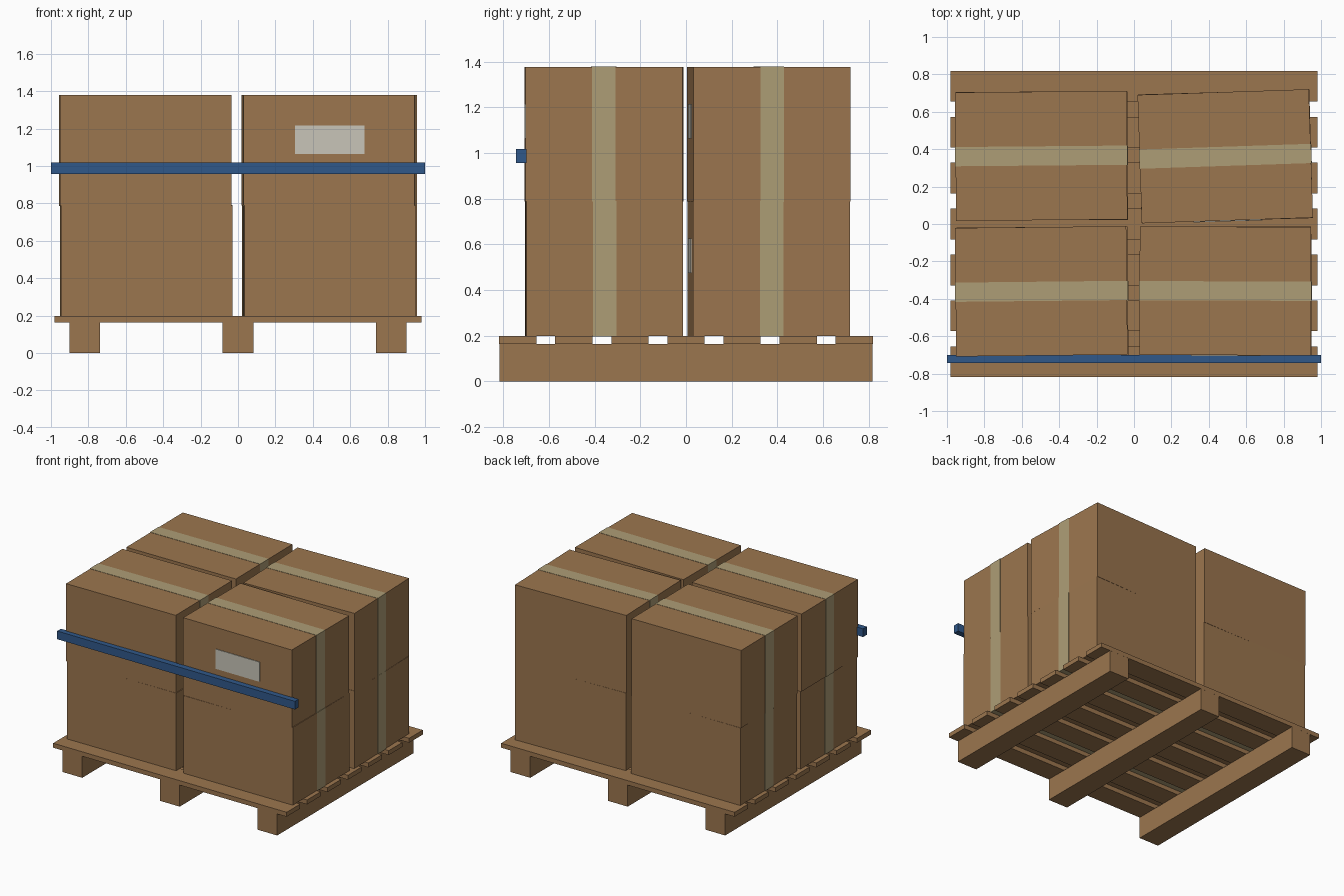
import bpy
from math import radians
from mathutils import Matrix, Vector

if "Cube" in bpy.data.objects:
    bpy.data.objects.remove(bpy.data.objects["Cube"])


def material(name, rgb):
    m = bpy.data.materials.new(name)
    m.diffuse_color = (*rgb, 1)
    m.use_nodes = True
    m.node_tree.nodes["Principled BSDF"].inputs["Base Color"].default_value = m.diffuse_color
    return m


BROWN = material("cardboard_and_wood_brown", (0.33, 0.18, 0.077))
TAPE = material("packing_tape_tan", (0.42, 0.34, 0.18))
LABEL = material("label_pale_grey", (0.58, 0.56, 0.48))
BLUE = material("strap_blue", (0.03, 0.098, 0.254))


def block(name, size, centre, mat, frame=Matrix()):
    """Box of a given size, placed at centre inside an optional frame."""
    bpy.ops.mesh.primitive_cube_add(size=1)
    ob = bpy.context.object
    ob.name = ob.data.name = name
    ob.data.transform(Matrix.Diagonal((*size, 1)))
    ob.matrix_world = frame @ Matrix.Translation(Vector(centre))
    ob.data.materials.append(mat)
    return ob


# pallet: three stringers carrying seven deck boards
for i in range(3):
    block(f"pallet_stringer_{i + 1}", (0.164, 1.636, 0.164),
          ((i - 1) * 0.82, 0, 0.082), BROWN)
for i in range(7):
    block(f"deck_board_{i + 1}", (1.964, 0.164, 0.034),
          (0, (i - 3) * 0.2455, 0.181), BROWN)

# cartons: two layers of four, each slightly turned
W, D, H = 0.916, 0.687, 0.59
cartons = [  # name, x, y, layer, turn in degrees, has label
    ("lower_front_left", -0.490, -0.360, 0, 0.35, False),
    ("lower_front_right", 0.491, -0.358, 0, 0.25, False),
    ("lower_back_left", -0.492, 0.364, 0, 0.2, False),
    ("lower_back_right", 0.489, 0.362, 0, 1.6, True),
    ("upper_front_left", -0.496, -0.360, 1, 0.6, False),
    ("upper_front_right", 0.488, -0.358, 1, -0.2, True),
    ("upper_back_left", -0.496, 0.364, 1, 0.5, False),
    ("upper_back_right", 0.488, 0.362, 1, 1.9, True),
]
for name, x, y, layer, turn, labelled in cartons:
    frame = (Matrix.Translation((x, y, 0.198 + layer * H))
             @ Matrix.Rotation(radians(turn), 4, 'Z'))
    block(name + "_carton", (W, D, H), (0, 0, H / 2), BROWN, frame)
    # tape wraps the carton across top, ends and bottom
    block(name + "_tape", (W + 0.005, 0.103, H + 0.004),
          (0, 0, H / 2), TAPE, frame)
    if labelled:
        block(name + "_label", (0.37, 0.005, 0.15),
              (0.004, -D / 2 - 0.002, 0.352), LABEL, frame)

# strap bar across the front
block("front_strap", (2.0, 0.045, 0.062), (0, -0.722, 0.987), BLUE)
